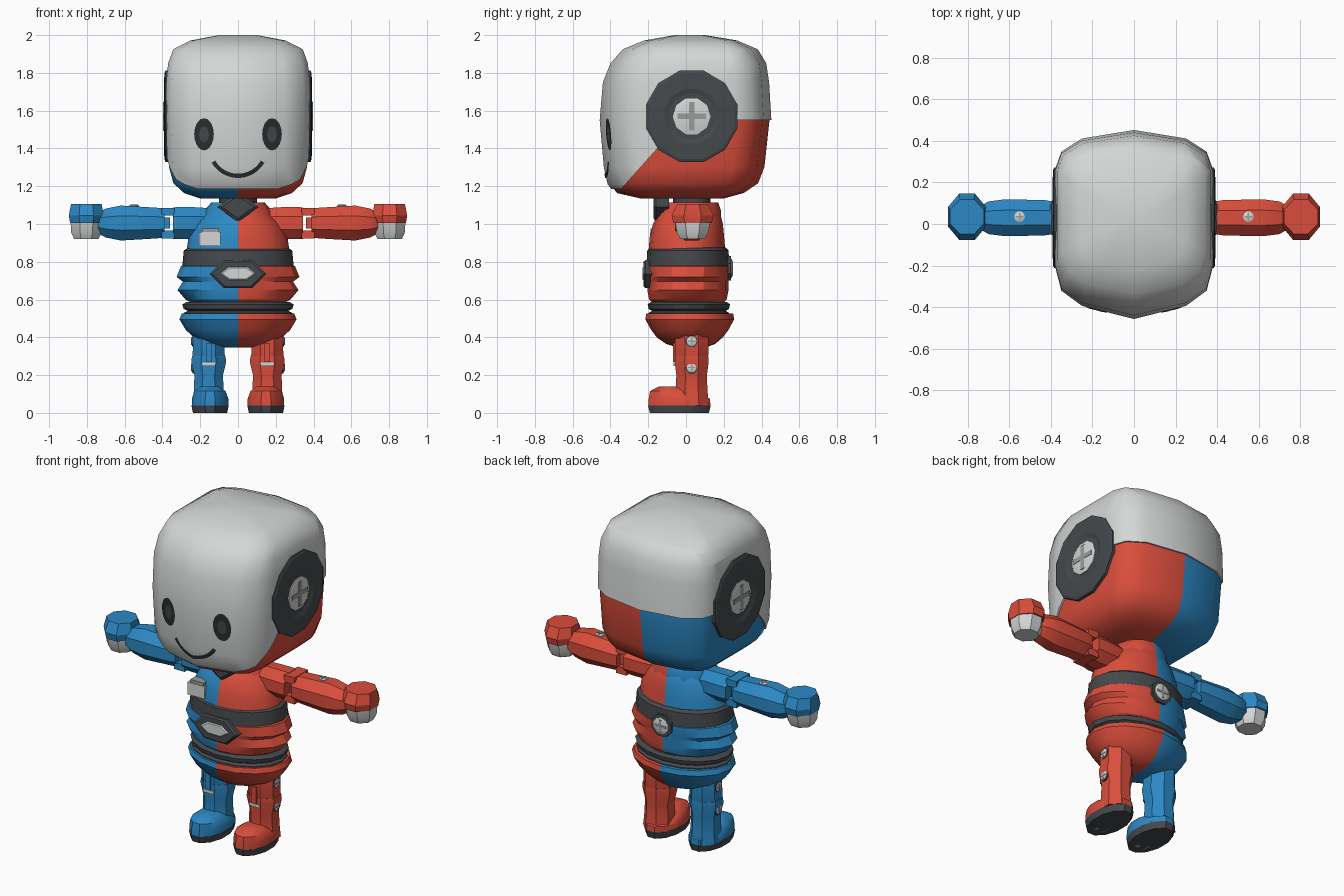
import bpy, bmesh, math
from mathutils import Matrix, Vector
from mathutils.bvhtree import BVHTree

old = bpy.data.objects.get("Cube")
if old:
    bpy.data.objects.remove(old, do_unlink=True)


def material(name, r, g, b):
    m = bpy.data.materials.new(name)
    m.use_nodes = True
    m.diffuse_color = (r, g, b, 1)
    m.node_tree.nodes["Principled BSDF"].inputs["Base Color"].default_value = (r, g, b, 1)
    return m


RED = material("warm red", .70, .075, .045)
BLUE = material("bright blue", .025, .25, .56)
WHITE = material("pale grey", .66, .68, .67)
DARK = material("charcoal", .06, .066, .072)
BLACK = material("near black", .025, .027, .03)
MID = material("mid grey", .32, .33, .33)
SUIT = (RED, BLUE)  # split at the middle of the body
PLAN = [(0, -1), (.66, -.86), (.92, -.7), (1, -.44), (1, .1), (1, .58), (.92, .77), (.66, .91)]
PLAN += [(0, 1)] + [(-x, y) for x, y in PLAN[:0:-1]]


def finish(name, bm, mats, angle=35):
    """Turn a bmesh into an object; two materials are split at x = 0."""
    mesh = bpy.data.meshes.new(name)
    if len(mats) == 2:
        for f in bm.faces:
            f.material_index = int(f.calc_center_median().x < 0)
    bm.to_mesh(mesh)
    bm.free()
    for m in mats:
        mesh.materials.append(m)
    obj = bpy.data.objects.new(name, mesh)
    bpy.context.collection.objects.link(obj)
    bpy.ops.object.select_all(action='DESELECT')
    obj.select_set(True)
    bpy.context.view_layer.objects.active = obj
    bpy.ops.object.shade_smooth_by_angle(angle=math.radians(angle))
    return obj


def skin(loops, normals=True):
    """Join closed loops of points, with fan caps on both ends."""
    bm = bmesh.new()
    rows = [[bm.verts.new(p) for p in loop] for loop in loops]
    n = len(rows[0])
    for a, b in zip(rows, rows[1:]):
        for i in range(n):
            j = (i + 1) % n
            bm.faces.new((a[i], a[j], b[j], b[i]))
    for row in (rows[0], rows[-1]):
        c = bm.verts.new(sum((v.co for v in row), Vector()) / n)
        for i in range(n):
            bm.faces.new((row[i], row[(i + 1) % n], c))
    bmesh.ops.recalc_face_normals(bm, faces=bm.faces)
    return bm


def frame(origin, axis):
    """Frame whose local z runs along the named world axis."""
    turn = {'x': ((0, 0, 1), (1, 0, 0), (0, 1, 0)),
            'y': ((0, 1, 0), (0, 0, 1), (1, 0, 0)),
            'z': ((1, 0, 0), (0, 1, 0), (0, 0, 1))}[axis]
    return Matrix.Translation(origin) @ Matrix(turn).to_4x4()


def loft(name, rings, mats, n=16, place=Matrix(), half=False, angle=35):
    """Elliptical rings of (height, radius a, radius b, centre a, centre b)."""
    loops = []
    for ring in rings:
        h, ra, rb, ca, cb = (tuple(ring) + (0, 0))[:5]
        ts = [math.tau * (i + .5 * half) / n for i in range(n)]
        loops.append([place @ Vector((ca + ra * math.cos(t), cb + rb * math.sin(t), h)) for t in ts])
    return finish(name, skin(loops), mats, angle)


def box(name, centre, size, mat, place=Matrix()):
    bm = bmesh.new()
    m = place @ Matrix.Translation(centre) @ Matrix.Diagonal((*size, 1))
    bmesh.ops.create_cube(bm, size=1, matrix=m)
    bmesh.ops.recalc_face_normals(bm, faces=bm.faces)
    return finish(name, bm, (mat,))


def screw(name, origin, axis, r, s=1, rise=.012):
    """Domed screw head with a cross slot, facing s along the axis."""
    place = frame(origin, axis)
    loft(name, [(-.02 * s, r, r), (rise * .5 * s, r, r), (rise * s, r * .7, r * .7)],
         (WHITE,), 10, place)
    for size in ((r * 1.5, r * .28, .004), (r * .28, r * 1.5, .004)):
        box(name + "_slot", (0, 0, rise * s), size, MID, place)


# Head: one rounded form used for both the coloured base and the pale shell
def head_form(shrink=0):
    rings = [(1.125, .2, -.24, .2), (1.155, .29, -.37, .31), (1.21, .35, -.415, .39),
             (1.3, .375, -.435, .425), (1.55, .38, -.457, .452), (1.75, .38, -.44, .44),
             (1.85, .37, -.4, .425), (1.925, .343, -.335, .38), (1.972, .25, -.22, .27),
             (2.0, .1, -.06, .1)]
    bm = skin([[Vector((rx * px, (yf + yb) / 2 + (yb - yf) / 2 * py, z)) for px, py in PLAN]
               for z, rx, yf, yb in rings])
    bm.normal_update()
    for v, nrm in [(v, v.normal.copy()) for v in bm.verts]:
        v.co -= nrm * shrink
    return bm


finish("head_base", head_form(.01), SUIT, 55)

shell = head_form()
for point, normal in (((0, 0, 1.185), (0, 0, 1)), ((0, 0, 1.55), (0, 0, 1)),
                      ((0, -.33, 1.2), (0, -1.12, 1))):
    bmesh.ops.bisect_plane(shell, geom=shell.verts[:] + shell.edges[:] + shell.faces[:],
                           dist=1e-4, plane_co=point, plane_no=normal)


def covered(c):
    return c.z > 1.185 and (c.z > 1.55 or c.z > 1.2 + 1.12 * (c.y + .33))


bmesh.ops.delete(shell, geom=[f for f in shell.faces if not covered(f.calc_center_median())],
                 context='FACES')
surface = BVHTree.FromBMesh(shell)
rim = bmesh.ops.extrude_edge_only(shell, edges=[e for e in shell.edges if e.is_boundary])
middle = Vector((0, 0, 1.57))
for v in rim["geom"]:
    if isinstance(v, bmesh.types.BMVert):
        v.co = middle.lerp(v.co, .95)
bmesh.ops.recalc_face_normals(shell, faces=shell.faces)
finish("head_shell", shell, (WHITE,), 55)


# Face: thin patches laid on the shell
def face_patch(name, rows, mat, lift=.005):
    bm = bmesh.new()
    grid = []
    for row in rows:
        hits = [surface.ray_cast(Vector((x, -2, z)), Vector((0, 1, 0)))[0] for x, z in row]
        grid.append([bm.verts.new(p + Vector((0, -lift, 0))) for p in hits])
    for a, b in zip(grid, grid[1:]):
        for i in range(len(a) - 1):
            bm.faces.new((a[i], a[i + 1], b[i + 1], b[i]))
    bmesh.ops.remove_doubles(bm, verts=bm.verts, dist=1e-5)
    finish(name, bm, (mat,))


def oval(cx, k):
    ts = [math.tau * i / 20 for i in range(21)]
    return [(cx + .052 * k * math.cos(t), 1.475 + .085 * k * math.sin(t)) for t in ts]


for side, s in (("left", 1), ("right", -1)):
    face_patch(side + "_eye_ring", [oval(.18 * s, k) for k in (1, .75, .5)], BLACK)
    face_patch(side + "_eye_centre", [oval(.18 * s, k) for k in (.5, .25, 0)], DARK)
arc = [math.radians(-60 + 6 * i) for i in range(21)]
face_patch("smile", [[(r * math.sin(t), 1.405 - r * math.cos(t)) for t in arc]
                     for r in (.161, .139)], BLACK)

# Torso, from the neck down
loft("neck", [(1.06, .1, .1, 0, .03), (1.16, .1, .1, 0, .03)], (DARK,))
loft("collar", [(1.03, .19, .165, 0, .02), (1.07, .18, .16, 0, .025), (1.115, .14, .14, 0, .03)],
     SUIT, 12)
loft("chest", [(.84, .275, .205, 0, .005), (.93, .262, .197, 0, .005), (1.0, .225, .185, 0, .01),
               (1.06, .17, .16, 0, .02), (1.11, .1, .12, 0, .03)], SUIT)
loft("throat_plate", [(-.09, .08, .11), (-.16, .08, .11), (-.172, .06, .085)], (DARK,), 4,
     frame((0, 0, 1.09), 'y'))
loft("chest_band", [(.765, .285, .212, 0, .01), (.775, .295, .22, 0, .01),
                    (.86, .287, .215, 0, .01), (.875, .265, .2, 0, .01)], (DARK,))
loft("belly", [(.585, .25, .19, 0, .01), (.6, .278, .205, 0, .01), (.65, .32, .215, 0, .01),
               (.695, .292, .214, 0, .01), (.72, .325, .218, 0, .01), (.775, .303, .222, 0, .01),
               (.79, .28, .2, 0, .01)], SUIT, angle=25)
loft("waist_belt", [(.49, .26, .2, 0, .015), (.505, .29, .215, 0, .015), (.53, .287, .212, 0, .015),
                    (.54, .265, .195, 0, .015), (.55, .287, .212, 0, .015),
                    (.575, .295, .218, 0, .015), (.588, .27, .2, 0, .015)], (DARK,), angle=25)
loft("hips", [(.345, .07, .07, 0, .03), (.365, .17, .13, 0, .025), (.4, .235, .175, 0, .02),
              (.44, .277, .205, 0, .02), (.495, .31, .235, 0, .02), (.525, .298, .23, 0, .02)], SUIT)
loft("buckle_frame", [(-.15, .085, .15), (-.215, .085, .15), (-.224, .075, .135)], (DARK,), 6,
     frame((0, 0, .735), 'y'), True)
loft("buckle", [(-.2, .04, .095), (-.226, .04, .095), (-.231, .034, .085)], (WHITE,), 6,
     frame((0, 0, .738), 'y'), True)
loft("back_plate", [(.18, .07, .07), (.237, .07, .07)], (DARK,), 8, frame((0, 0, .765), 'y'), True)
screw("back_screw", (0, .236, .765), 'y', .05)
box("chest_badge", (-.15, -.165, .92), (.115, .05, .075), WHITE)
box("chest_badge_lid", (-.145, -.162, .965), (.09, .05, .022), MID)

# Ears, arms and legs, one set for each side
for side, s, suit in (("left", 1, (RED,)), ("right", -1, (BLUE,))):
    ear = frame((0, .03, 1.57), 'x')
    loft(side + "_ear", [(.3 * s, .25, .25), (.384 * s, .25, .25), (.39 * s, .235, .235),
                         (.392 * s, .15, .15), (.384 * s, .125, .125)],
         (DARK,), 12, ear, True, 10)
    screw(side + "_ear_screw", (.382 * s, .03, 1.57), 'x', .1, s, .014)

    arm = frame((0, .03, 1.005), 'x')
    loft(side + "_upper_arm", [(.1 * s, .07, .075), (.2 * s, .085, .09), (.3 * s, .09, .092),
                               (.345 * s, .088, .09)], suit, 8, arm, True)
    for dz in (-.06, .06):
        box(side + "_elbow_prong", (.37 * s, .03, 1.005 + dz), (.07, .13, .042), suit[0])
    box(side + "_elbow_tongue", (.385 * s, .03, 1.005), (.05, .09, .06), suit[0])
    loft(side + "_forearm", [(.39 * s, .085, .083), (.43 * s, .092, .088), (.62 * s, .096, .1),
                             (.7 * s, .085, .083), (.74 * s, .06, .06)], suit, 8, arm, True, 25)
    screw(side + "_arm_screw", (.55 * s, .035, 1.093), 'z', .026, 1, .008)
    palm = frame((.803 * s, .035, 0), 'z')
    loft(side + "_hand_top", [(1.005, .093, .11), (1.045, .1, .12), (1.105, .088, .09)],
         suit, 8, palm, True, 25)
    loft(side + "_hand_under", [(.92, .07, .07), (.955, .087, .09), (1.01, .09, .1)],
         (WHITE,), 8, palm, True)

    leg = frame((.155 * s, .03, 0), 'z')
    loft(side + "_thigh", [(.26, .082, .085), (.3, .092, .095), (.42, .09, .096),
                           (.46, .085, .09)], suit, 8, leg, True)
    loft(side + "_shin", [(.04, .092, .1), (.12, .085, .09), (.2, .082, .088), (.27, .1, .097),
                          (.3, .096, .095)], suit, 8, leg, True)
    box(side + "_knee_guard", (.155 * s, -.055, .32), (.03, .03, .1), suit[0])
    box(side + "_knee_pin", (.155 * s, -.06, .257), (.07, .012, .018), WHITE)
    for z in (.24, .38):
        loft(side + "_leg_socket", [(.2 * s, .034, .034), (.241 * s, .034, .034)], (DARK,), 8,
             frame((0, .03, z), 'x'), True)
        screw(side + "_leg_screw", (.24 * s, .03, z), 'x', .026, s, .006)
    foot = frame((.148 * s, -.035, 0), 'z')
    loft(side + "_foot", [(.035, .1, .17), (.075, .1, .168), (.115, .085, .125, 0, -.035),
                          (.14, .05, .065, 0, -.045)], suit, 12, foot, True)
    loft(side + "_sole", [(0, .094, .162), (.04, .102, .172)], (DARK,), 12, foot, True)
    for dy in (-.07, .08):
        box(side + "_sole_pad", (0, dy, .002), (.08, .07, .004), MID, foot)
